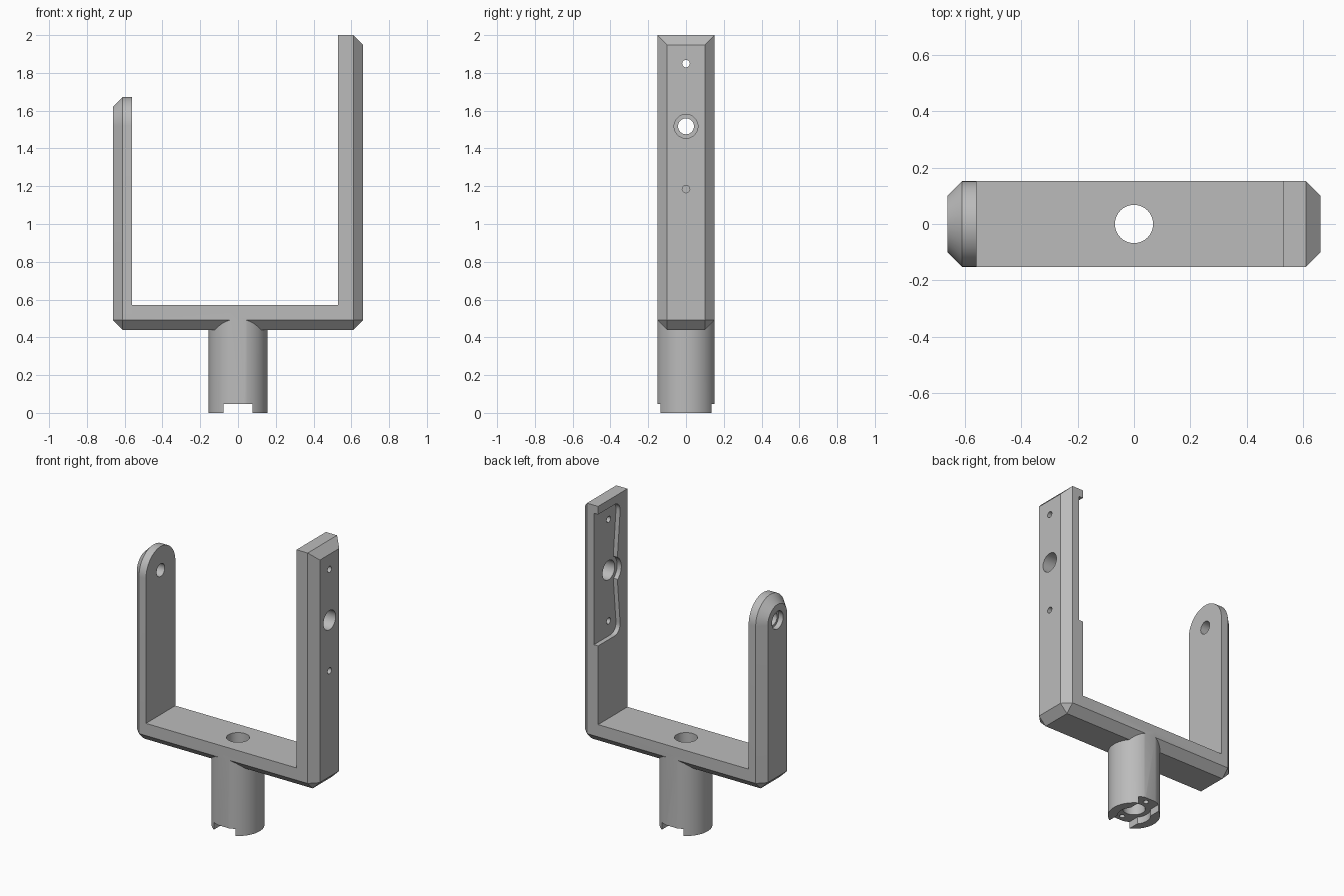
import bpy, bmesh, math
from mathutils import Vector

old = bpy.data.objects.get("Cube")
if old:
    bpy.data.objects.remove(old)

W, C = 0.152, 0.052          # half depth of the fork, chamfer size
N = W - C                    # half depth of the narrow outer faces
OUT = 0.663                  # outer half width
IN = OUT - C
BOT, MID, TOP = 0.44, 0.492, 0.572   # crossbar heights
PIVOT = 1.517                # height of the pivot holes


def finish(name, bm):
    bmesh.ops.recalc_face_normals(bm, faces=bm.faces)
    mesh = bpy.data.meshes.new(name)
    bm.to_mesh(mesh)
    bm.free()
    obj = bpy.data.objects.new(name, mesh)
    bpy.context.collection.objects.link(obj)
    return obj


def hull(name, points):
    """Convex solid around the points."""
    bm = bmesh.new()
    for p in points:
        bm.verts.new(p)
    res = bmesh.ops.convex_hull(bm, input=bm.verts)
    loose = [v for v in bm.verts if not v.link_faces]
    bmesh.ops.delete(bm, geom=loose, context='VERTS')
    bmesh.ops.dissolve_limit(bm, angle_limit=0.01, verts=bm.verts, edges=bm.edges)
    return finish(name, bm)


def prism(name, outline, axis, lo, hi):
    """Extrude a 2D outline along x (outline in y, z) or z (outline in x, y)."""
    place = (lambda a, b: (lo, a, b)) if axis == 'x' else (lambda a, b: (a, b, lo))
    bm = bmesh.new()
    face = bm.faces.new([bm.verts.new(place(a, b)) for a, b in outline])
    res = bmesh.ops.extrude_face_region(bm, geom=[face])
    move = Vector((hi - lo, 0, 0)) if axis == 'x' else Vector((0, 0, hi - lo))
    bmesh.ops.translate(bm, vec=move, verts=[g for g in res['geom'] if isinstance(g, bmesh.types.BMVert)])
    return finish(name, bm)


def arc(a, b, r, start=0, end=360, n=48):
    steps = n if end - start == 360 else n + 1
    angles = [math.radians(start + (end - start) * i / n) for i in range(steps)]
    return [(a + r * math.cos(t), b + r * math.sin(t)) for t in angles]


def rect(a0, a1, b0, b1):
    return [(a0, b0), (a1, b0), (a1, b1), (a0, b1)]


def combine(obj, other, operation):
    mod = obj.modifiers.new("combine", 'BOOLEAN')
    mod.operation, mod.object, mod.solver = operation, other, 'EXACT'
    bpy.context.view_layer.update()
    deps = bpy.context.evaluated_depsgraph_get()
    mesh = bpy.data.meshes.new_from_object(obj.evaluated_get(deps))
    obj.modifiers.clear()
    obj.data = mesh
    bpy.data.objects.remove(other)


def foot(x_inner, x_edge, x_outer):
    """Chamfered lower corner shared by both arms."""
    pts = []
    for s in (-1, 1):
        pts += [(x, s * W, MID) for x in (x_inner, x_edge)]
        pts += [(x, s * N, BOT) for x in (x_inner, x_edge)]
        pts.append((x_outer, s * N, MID))
    return pts


# Crossbar between the arms
LEFT_IN, RIGHT_IN = 0.53, -0.56
fork = hull("fork_bracket", [(x, s * y, z) for x in (RIGHT_IN, LEFT_IN) for s in (-1, 1)
                             for y, z in ((W, TOP), (W, MID), (N, BOT))])

# Tall arm with a bevelled square top
tall = foot(LEFT_IN, IN, OUT)
for s in (-1, 1):
    tall += [(LEFT_IN, s * W, 2), (IN, s * W, 2), (OUT, s * N, 2 - C)]
combine(fork, hull("tall_arm", tall), 'UNION')

# Short arm with a bevelled round top
short = foot(RIGHT_IN, -IN, -OUT)
for x, r in ((RIGHT_IN, W), (-IN, W), (-OUT, N)):
    short += [(x, y, z) for y, z in arc(0, PIVOT + 0.003, r, 0, 180, 32)]
combine(fork, hull("short_arm", short), 'UNION')

# Round stem, flattened front and back flush with the crossbar
R = 0.157
a = math.degrees(math.asin(W / R))
stem = arc(0, 0, R, -a, a) + arc(0, 0, R, 180 - a, 180 + a)
combine(fork, prism("stem", stem, 'z', 0, 0.53), 'UNION')

# Servo arm pocket on the inside of the tall arm, open to the back
upper = [(-0.05, PIVOT), (-0.05, PIVOT + 0.1), (-0.075, PIVOT + 0.36)]
upper += [(y, z) for y, z in reversed(arc(-0.02, PIVOT + 0.375, 0.055, 90, 180, 8))]
upper.append((0.3, PIVOT + 0.43))
lower = [(y, 2 * PIVOT - z) for y, z in reversed(upper[1:])]
FLOOR = LEFT_IN + 0.03

cuts = [
    prism("pocket", upper + lower, 'x', 0.4, FLOOR),
    prism("pocket_hub", arc(0, PIVOT, 0.088), 'x', 0.4, FLOOR),
    # Holes through the tall arm
    prism("pivot_hole", arc(0, PIVOT, 0.063), 'x', 0.4, 0.8),
    prism("upper_screw_hole", arc(0, PIVOT + 0.332, 0.02, n=24), 'x', 0.4, 0.8),
    prism("lower_screw_hole", arc(0, PIVOT - 0.332, 0.02, n=24), 'x', 0.4, 0.8),
    # Stepped hole through the short arm
    prism("bolt_hole", arc(0, PIVOT, 0.042), 'x', -0.8, -0.4),
    prism("bolt_head_hole", arc(0, PIVOT, 0.058), 'x', -0.8, -0.63),
    # Bore, bottom slot and its screw holes in the stem
    prism("bore", arc(0, 0, 0.068), 'z', -0.2, 0.8),
    prism("slot", rect(-0.078, 0.078, -0.3, 0.3), 'z', -0.2, 0.046),
    prism("slot_hub", arc(0, 0, 0.1), 'z', -0.2, 0.046),
]
for s in (-1, 1):
    cuts.append(prism("stem_screw_hole", arc(0, s * 0.112, 0.017, n=24), 'z', -0.2, 0.2))
for cutter in cuts:
    combine(fork, cutter, 'DIFFERENCE')

# Single grey plastic
grey = bpy.data.materials.new("grey_plastic")
grey.use_nodes = True
colour = (0.5, 0.5, 0.5, 1)
grey.diffuse_color = colour
grey.node_tree.nodes["Principled BSDF"].inputs["Base Color"].default_value = colour
fork.data.materials.clear()
fork.data.materials.append(grey)
for poly in fork.data.polygons:
    poly.material_index = 0

bpy.ops.object.select_all(action='DESELECT')
fork.select_set(True)
bpy.context.view_layer.objects.active = fork
bpy.ops.object.shade_smooth_by_angle(angle=math.radians(30))
